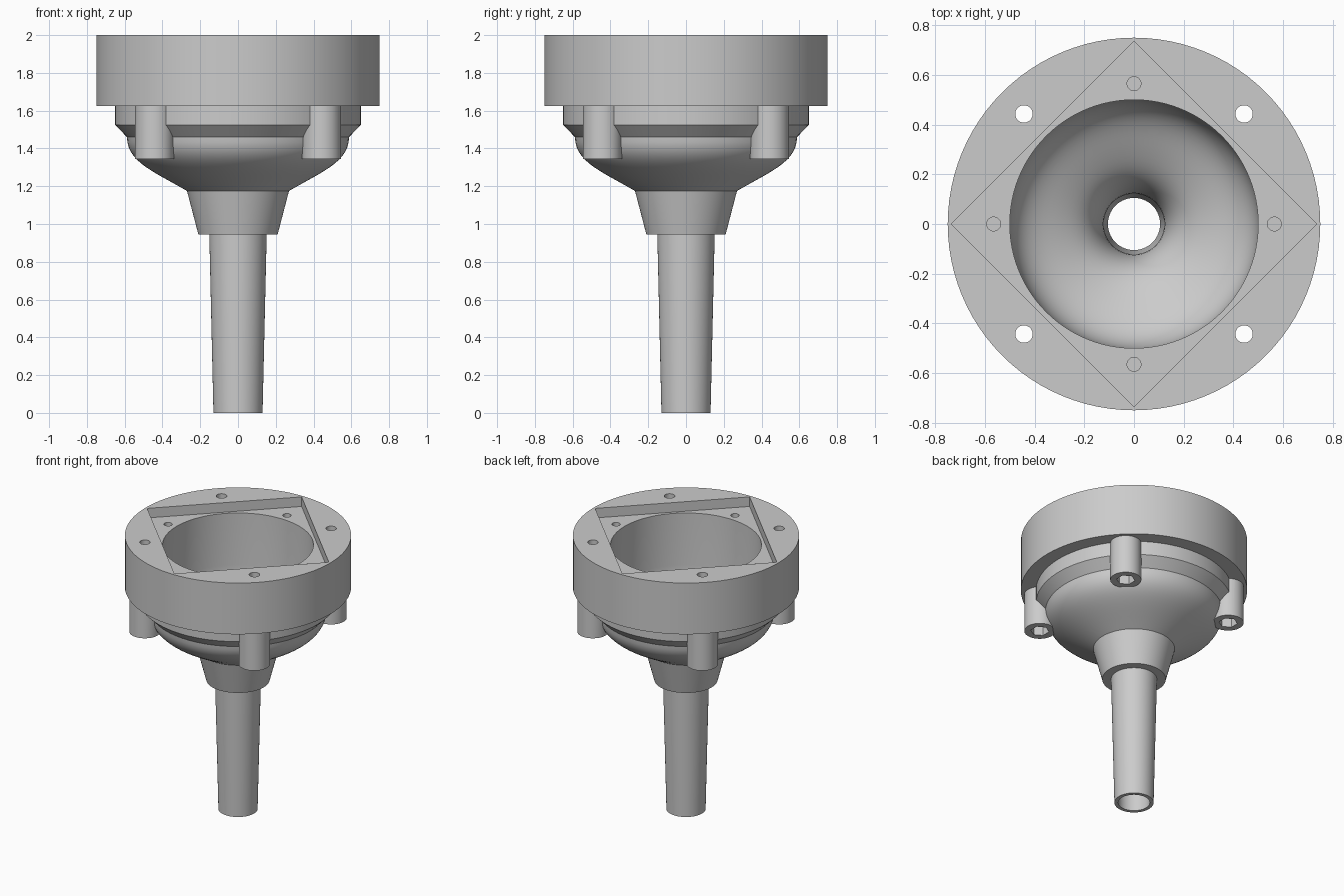
import bpy, bmesh, math
from mathutils import Vector
from mathutils.geometry import interpolate_bezier

cube = bpy.data.objects.get("Cube")
if cube:
    bpy.data.objects.remove(cube)

grey = bpy.data.materials.new("plain grey")
grey.use_nodes = True
GREY = (0.6, 0.6, 0.6, 1)
grey.diffuse_color = GREY
grey.node_tree.nodes["Principled BSDF"].inputs["Base Color"].default_value = GREY


def add_object(name, bm):
    bmesh.ops.recalc_face_normals(bm, faces=bm.faces)
    mesh = bpy.data.meshes.new(name)
    bm.to_mesh(mesh)
    bm.free()
    mesh.materials.append(grey)
    obj = bpy.data.objects.new(name, mesh)
    bpy.context.collection.objects.link(obj)
    return obj


def bezier(a, b, c, d, count=14):
    pts = interpolate_bezier(*[Vector((x, 0, z)) for x, z in (a, b, c, d)], count)
    return [(p.x, p.z) for p in pts]


def lathe(name, profile, segments=96):
    bm = bmesh.new()
    verts = [bm.verts.new((r, 0, z)) for r, z in profile]
    edges = [bm.edges.new((v, verts[i - 1])) for i, v in enumerate(verts)]
    bmesh.ops.spin(bm, geom=verts + edges, cent=(0, 0, 0), axis=(0, 0, 1),
                   angle=math.tau, steps=segments, use_merge=True)
    bmesh.ops.remove_doubles(bm, verts=bm.verts, dist=1e-5)
    return add_object(name, bm)


def prisms(name, radius, bottom, top, sides, places=((0, 0),)):
    """Upright prisms of equal size at each place."""
    bm = bmesh.new()
    for x, y in places:
        made = bmesh.ops.create_cone(bm, cap_ends=True, segments=sides, radius1=radius,
                                     radius2=radius, depth=top - bottom)["verts"]
        bmesh.ops.translate(bm, verts=made, vec=(x, y, (top + bottom) / 2))
    return add_object(name, bm)


def combine(target, tool, operation):
    mod = target.modifiers.new(tool.name, "BOOLEAN")
    mod.operation, mod.solver, mod.object = operation, "EXACT", tool
    bpy.context.view_layer.objects.active = target
    bpy.ops.object.modifier_apply(modifier=mod.name)
    bpy.data.objects.remove(tool)


# Hollow funnel: spout, collar, bowl, ring and flange, then back down the inside
outside = [(0.13, 0), (0.152, 0.945), (0.21, 0.945)]
outside += bezier((0.27, 1.175), (0.46, 1.285), (0.585, 1.33), (0.588, 1.46))
outside += [(0.65, 1.525), (0.65, 1.625), (0.75, 1.625), (0.75, 2), (0.5, 2)]
inside = bezier((0.5, 1.55), (0.5, 1.36), (0.4, 1.33), (0.3, 1.27))
inside += bezier((0.3, 1.27), (0.2, 1.21), (0.13, 1.16), (0.122, 0.95))[1:]
funnel = lathe("funnel", outside + inside + [(0.105, 0)])

# Bolt bosses under the flange
corner = 0.443
bolt_places = [(x, y) for x in (-corner, corner) for y in (-corner, corner)]
combine(funnel, prisms("bosses", 0.103, 1.345, 1.7, 48, bolt_places), "UNION")

# Square recess, bolt holes, nut pockets and small blind holes
pin = 0.565
pin_places = [(pin, 0), (-pin, 0), (0, pin), (0, -pin)]
for cutter in (prisms("square_recess", 0.735, 1.93, 2.1, 4),
               prisms("bolt_holes", 0.035, 1.2, 2.1, 32, bolt_places),
               prisms("nut_pockets", 0.062, 1.2, 1.5, 6, bolt_places),
               prisms("pin_holes", 0.028, 1.75, 2.1, 24, pin_places)):
    combine(funnel, cutter, "DIFFERENCE")

bpy.ops.object.select_all(action="DESELECT")
funnel.select_set(True)
bpy.context.view_layer.objects.active = funnel
bpy.ops.object.shade_smooth_by_angle(angle=math.radians(25))
